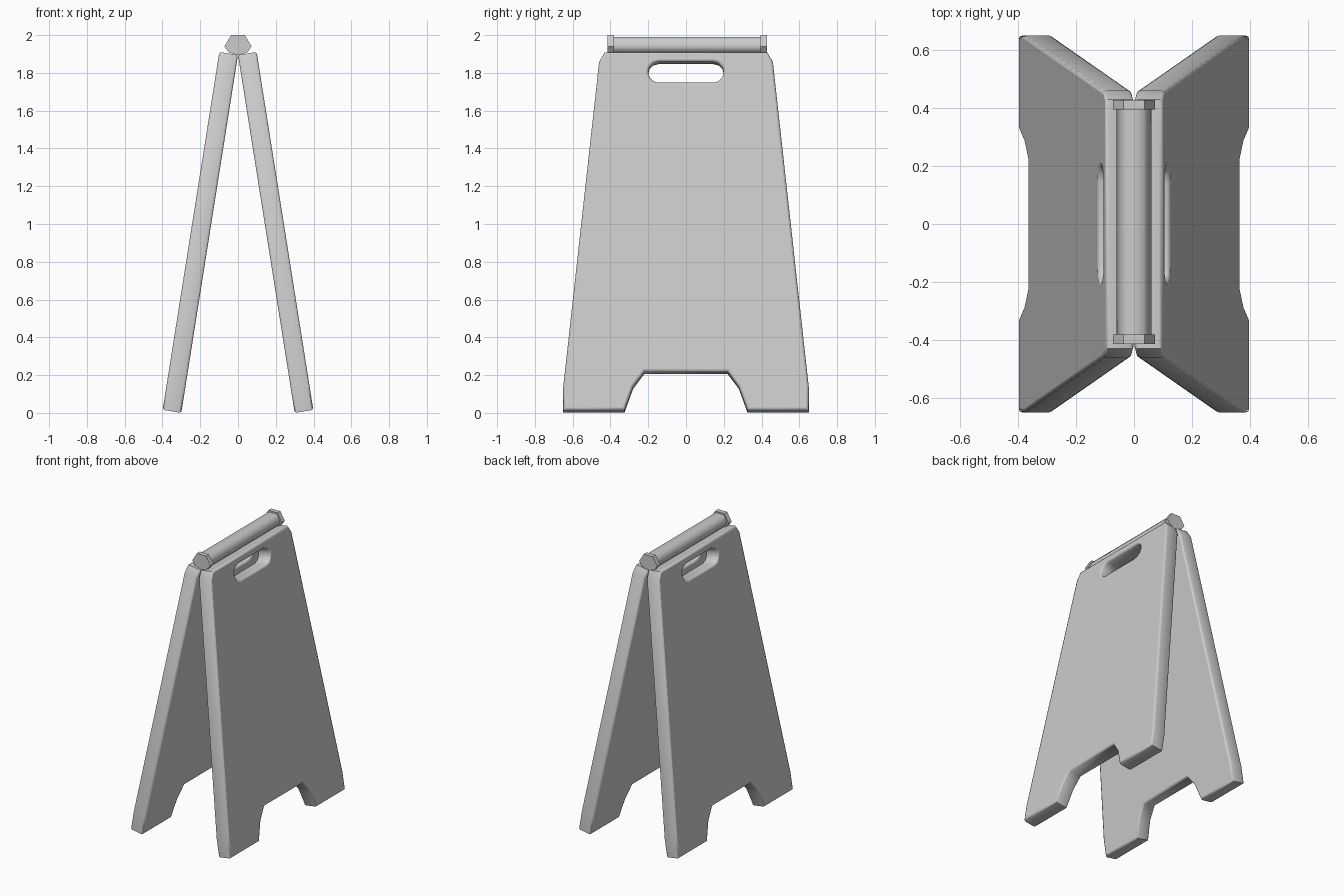
import bpy
import bmesh
import math
from mathutils import Matrix, Vector

if "Cube" in bpy.data.objects:
    bpy.data.objects.remove(bpy.data.objects["Cube"], do_unlink=True)

plastic = bpy.data.materials.new("grey_plastic")
plastic.use_nodes = True
GREY = (0.6, 0.6, 0.6, 1)
plastic.diffuse_color = GREY
plastic.node_tree.nodes["Principled BSDF"].inputs["Base Color"].default_value = GREY

TILT = math.radians(9)
THICK = 0.1
HINGE = 1.895
TOP = HINGE + THICK * math.sin(TILT)
EDGE = 0.012


def select_only(ob):
    bpy.ops.object.select_all(action='DESELECT')
    ob.select_set(True)
    bpy.context.view_layer.objects.active = ob


def mirrored(half):
    """Close a half outline by mirroring it across the centre line."""
    return half + [(-y, z) for y, z in reversed(half)]


def slope(z):
    """Height on the outer face turned into distance along the panel."""
    return (z - TOP) / math.cos(TILT)


# Panel outline: top corner, flared side, foot and cut-out between the feet
outline = mirrored([(0.43, TOP), (0.46, 1.86), (0.65, 0.14), (0.65, 0.016),
                    (0.325, 0.016), (0.28, 0.14), (0.22, 0.22)])

# Hand hole: a slot with round ends
R = 0.055
arc = [math.radians(a) for a in range(90, -91, -30)]
slot = mirrored([(0.145 + R * math.cos(a), 1.805 + R * math.sin(a)) for a in arc])


def panel(name, turn):
    curve = bpy.data.curves.new(name, 'CURVE')
    curve.dimensions = '2D'
    curve.fill_mode = 'BOTH'
    curve.extrude = THICK / 2 - EDGE
    curve.bevel_depth = EDGE
    curve.bevel_resolution = 1
    curve.offset = -EDGE
    for loop in (outline, slot):
        spline = curve.splines.new('POLY')
        spline.points.add(len(loop) - 1)
        for point, (y, z) in zip(spline.points, loop):
            point.co = (y, slope(z), 0, 1)
        spline.use_cyclic_u = True
    ob = bpy.data.objects.new(name, curve)
    bpy.context.collection.objects.link(ob)
    curve.materials.append(plastic)

    # Lean the panel so its inner top edge sits at the hinge line
    up = Vector((-math.sin(TILT), 0, math.cos(TILT)))
    out = Vector((math.cos(TILT), 0, math.sin(TILT)))
    lean = Matrix((Vector((0, 1, 0)), up, out)).transposed().to_4x4()
    lean.translation = Vector((0, 0, HINGE)) + out * THICK / 2
    ob.matrix_world = Matrix.Rotation(turn, 4, 'Z') @ lean
    select_only(ob)
    bpy.ops.object.convert(target='MESH')
    bpy.ops.object.shade_smooth_by_angle(angle=math.radians(50))


panel("left_panel", 0)
panel("right_panel", math.pi)


def prism(name, half, y0, y1, smooth):
    """Extrude a mirrored x-z profile along y."""
    bm = bmesh.new()
    face = bm.faces.new([bm.verts.new((x, y0, z)) for x, z in mirrored(half)])
    new = bmesh.ops.extrude_face_region(bm, geom=[face])["geom"]
    bmesh.ops.translate(bm, vec=(0, y1 - y0, 0),
                        verts=[v for v in new if isinstance(v, bmesh.types.BMVert)])
    bmesh.ops.recalc_face_normals(bm, faces=bm.faces)
    mesh = bpy.data.meshes.new(name)
    bm.to_mesh(mesh)
    bm.free()
    mesh.materials.append(plastic)
    ob = bpy.data.objects.new(name, mesh)
    bpy.context.collection.objects.link(ob)
    select_only(ob)
    bpy.ops.object.shade_smooth_by_angle(angle=math.radians(smooth))


# Hinge bar along the top with a wider cap at each end
prism("hinge_bar", [(0.032, 1.99), (0.06, 1.94), (0.04, 1.91), (0.01, 1.9)],
      -0.39, 0.41, 70)
cap = [(0.036, 2.0), (0.072, 1.94), (0.05, 1.91), (0.01, 1.895)]
prism("front_cap", cap, -0.415, -0.382, 30)
prism("back_cap", cap, 0.395, 0.428, 30)
